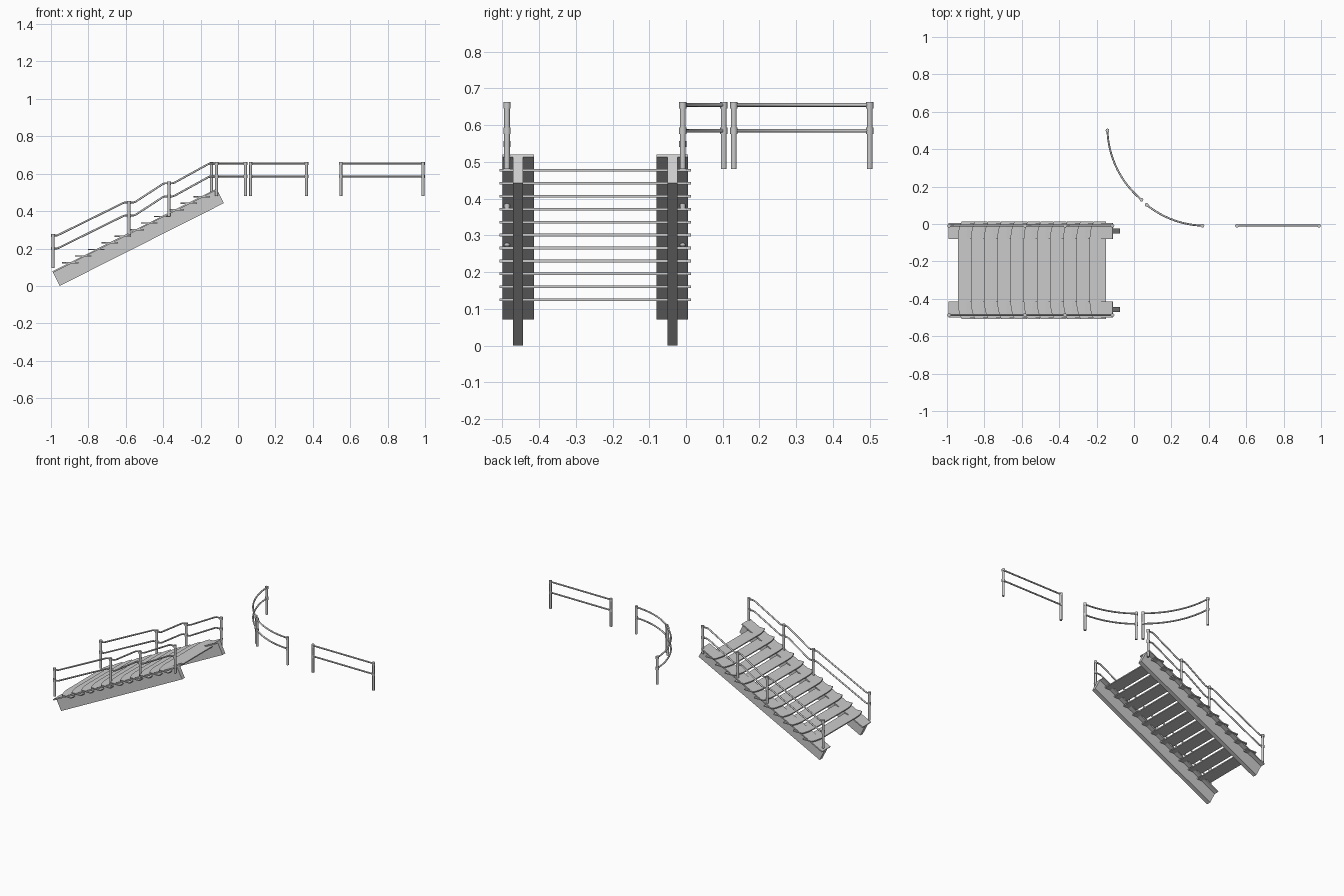
import bpy, bmesh
from math import sin, cos, radians, atan2
from mathutils import Vector

if "Cube" in bpy.data.objects:
    bpy.data.objects.remove(bpy.data.objects["Cube"])

POST_R, COLLAR_R, RAIL_R = 0.0078, 0.0098, 0.005
RAIL_DROP = 0.07


def finish(name, bm, smooth=False):
    bmesh.ops.recalc_face_normals(bm, faces=bm.faces)
    me = bpy.data.meshes.new(name)
    bm.to_mesh(me)
    bm.free()
    ob = bpy.data.objects.new(name, me)
    bpy.context.collection.objects.link(ob)
    if smooth:
        bpy.ops.object.select_all(action='DESELECT')
        ob.select_set(True)
        bpy.context.view_layer.objects.active = ob
        bpy.ops.object.shade_smooth_by_angle(angle=radians(40))
    return ob


def extrude_profile(name, points, vector):
    bm = bmesh.new()
    face = bm.faces.new([bm.verts.new(p) for p in points])
    ext = bmesh.ops.extrude_face_region(bm, geom=[face])
    verts = [g for g in ext['geom'] if isinstance(g, bmesh.types.BMVert)]
    bmesh.ops.translate(bm, verts=verts, vec=vector)
    return finish(name, bm)


def post(name, x, y, top, height):
    # turned post: shaft, collar at the lower rail, cap at the upper rail
    base, low = top - height, top - 0.008 - RAIL_DROP
    profile = [(0, base), (POST_R, base), (POST_R, low - 0.009),
               (COLLAR_R, low - 0.009), (COLLAR_R, low + 0.009),
               (POST_R, low + 0.009), (POST_R, top - 0.017),
               (COLLAR_R, top - 0.017), (COLLAR_R, top), (0, top)]
    bm = bmesh.new()
    verts = [bm.verts.new((r, 0, z)) for r, z in profile]
    edges = [bm.edges.new(p) for p in zip(verts, verts[1:])]
    bmesh.ops.spin(bm, geom=verts + edges, cent=(0, 0, 0), axis=(0, 0, 1),
                   angle=radians(360), steps=16)
    bmesh.ops.remove_doubles(bm, verts=bm.verts, dist=1e-5)
    ob = finish(name, bm, True)
    ob.location = (x, y, 0)


def tube(name, points, sides=12):
    # round rail swept along a path, rings kept perpendicular to it
    bm = bmesh.new()
    pts = [Vector(p) for p in points]
    rings = []
    for i, p in enumerate(pts):
        t = (pts[min(i + 1, len(pts) - 1)] - pts[max(i - 1, 0)]).normalized()
        u = t.cross(Vector((0, 0, 1))).normalized()
        v = u.cross(t)
        rings.append([bm.verts.new(p + RAIL_R * (u * cos(a) + v * sin(a)))
                      for a in (radians(360 * k / sides) for k in range(sides))])
    for a, b in zip(rings, rings[1:]):
        for k in range(sides):
            j = (k + 1) % sides
            bm.faces.new((a[k], a[j], b[j], b[k]))
    bm.faces.new(rings[0])
    bm.faces.new(rings[-1])
    finish(name, bm, True)


def railing(name, path, posts):
    for label, drop in (("top_rail", 0), ("lower_rail", RAIL_DROP)):
        tube(f"{name}_{label}", [(x, y, z - drop) for x, y, z in path])
    for i, (x, y, top) in enumerate(posts):
        post(f"{name}_post_{i + 1}", x, y, top, 0.183)


# stringers: sloped T-beams with a wide flange on a deep web
low, high = Vector((-0.992, 0, 0.078)), Vector((-0.115, 0, 0.52))
run = high - low
slope = atan2(run.z, run.x)
down = Vector((sin(slope), 0, -cos(slope)))
for side, yc in (("front", -0.457), ("back", -0.037)):
    section = [(-0.043, 0), (0.043, 0), (0.043, 0.008), (0.014, 0.008),
               (0.014, 0.087), (-0.014, 0.087), (-0.014, 0.008), (-0.043, 0.008)]
    extrude_profile(f"{side}_stringer",
                    [low + down * d + Vector((0, yc + y, 0)) for y, d in section], run)

# treads: thin planks with front corners swept back
Y0, Y1, DEPTH = -0.507, 0.013, 0.088
sweep = [(0.02 * (1 - t) ** 2, 0.09 * t) for t in (0, 0.25, 0.5, 0.75, 1)]
for i in range(11):
    x, z = -0.942 + 0.0705 * i, 0.121 + 0.0353 * i
    front = [(x + dx, Y0 + dy, z) for dx, dy in sweep]
    front += [(x + dx, Y1 - dy, z) for dx, dy in reversed(sweep)]
    extrude_profile(f"tread_{i + 1}",
                    front + [(x + DEPTH, Y1, z), (x + DEPTH, Y0, z)], (0, 0, 0.007))

# stair railings: level at each post, sloped in between
stair_path = [(-0.989, 0.27), (-0.968, 0.27), (-0.958, 0.274), (-0.617, 0.442),
              (-0.605, 0.446), (-0.56, 0.446), (-0.548, 0.45), (-0.402, 0.545),
              (-0.39, 0.549), (-0.35, 0.549), (-0.338, 0.553), (-0.16, 0.651),
              (-0.148, 0.655), (-0.115, 0.655)]
stair_posts = [(-0.989, 0.278), (-0.583, 0.454), (-0.369, 0.557), (-0.115, 0.663)]
for side, y in (("front", -0.487), ("back", -0.009)):
    railing(f"{side}_stair", [(x, y, z) for x, z in stair_path],
            [(x, y, z) for x, z in stair_posts])


# curved landing railings around a quarter turn
def arc_point(deg, r):
    a = radians(deg)
    return 0.366 + r * cos(a), 0.5 + r * sin(a)


for name, a0, a1, r0, r1 in (("inner_curve", 180, 228.6, 0.508, 0.493),
                             ("outer_curve", 233.1, 270, 0.497, 0.509)):
    pts = [arc_point(a0 + (a1 - a0) * k / 16, r0 + (r1 - r0) * k / 16)
           for k in range(17)]
    railing(name, [(x, y, 0.655) for x, y in pts],
            [(x, y, 0.663) for x, y in (pts[0], pts[-1])])

# straight landing railing
railing("straight", [(0.55, -0.009, 0.655), (0.989, -0.009, 0.655)],
        [(0.55, -0.009, 0.663), (0.989, -0.009, 0.663)])
